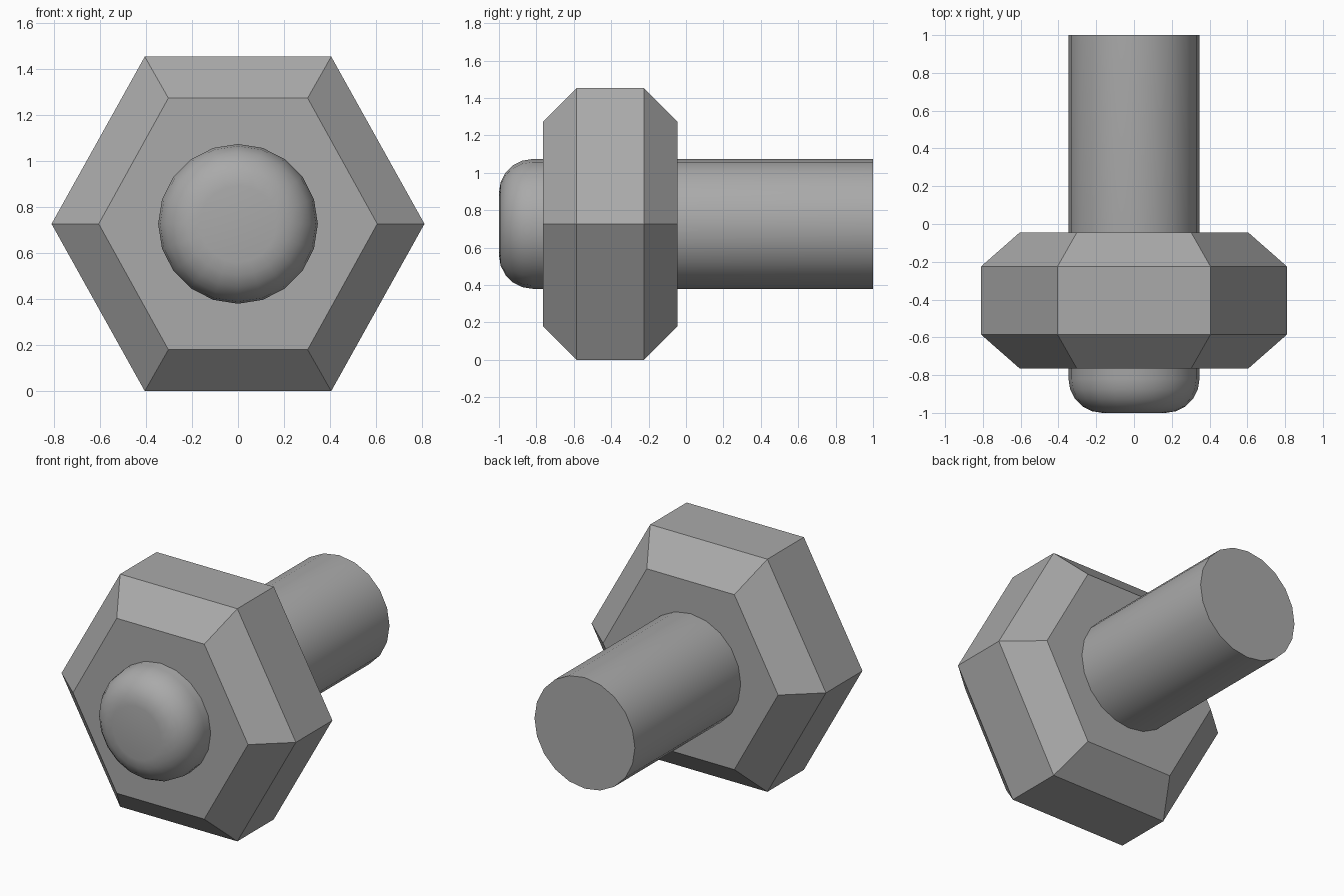
import bpy, math

cube = bpy.data.objects.get("Cube")
if cube:
    bpy.data.objects.remove(cube, do_unlink=True)

CENTRE_Z = 0.727

grey = bpy.data.materials.new("steel_grey")
grey.use_nodes = True
colour = (0.4, 0.4, 0.4, 1)
grey.diffuse_color = colour
grey.node_tree.nodes["Principled BSDF"].inputs["Base Color"].default_value = colour


def lathe(name, sides, profile):
    """Closed solid from (x radius, z radius, y) rings along the y axis."""
    verts, faces = [], []
    for rx, rz, y in profile:
        for i in range(sides):
            a = math.tau * i / sides
            verts.append((rx * math.cos(a), y, CENTRE_Z + rz * math.sin(a)))
    for r in range(len(profile) - 1):
        for i in range(sides):
            j = (i + 1) % sides
            a, b = r * sides, (r + 1) * sides
            faces.append((a + i, a + j, b + j, b + i))
    last = (len(profile) - 1) * sides
    faces.append(tuple(reversed(range(sides))))
    faces.append(tuple(range(last, last + sides)))
    mesh = bpy.data.meshes.new(name)
    mesh.from_pydata(verts, [], faces)
    mesh.flip_normals()
    mesh.materials.append(grey)
    obj = bpy.data.objects.new(name, mesh)
    bpy.context.collection.objects.link(obj)
    return obj


# Hexagonal nut with chamfered faces
rim, face = (0.81, 0.839), (0.605, 0.631)
lathe("hex_nut", 6, [(*face, -0.765), (*rim, -0.585), (*rim, -0.225), (*face, -0.045)])

# Bolt shaft with a rounded front end and a flat back end
R, ROUND, STEPS = 0.347, 0.18, 5
rings = []
for k in range(STEPS + 1):
    t = math.pi / 2 * k / STEPS
    r = R - ROUND + ROUND * math.sin(t)
    rings.append((r, r, -1 + ROUND * (1 - math.cos(t))))
rings.append((R, R, 1))
shaft = lathe("bolt_shaft", 20, rings)

bpy.ops.object.select_all(action="DESELECT")
shaft.select_set(True)
bpy.context.view_layer.objects.active = shaft
bpy.ops.object.shade_smooth_by_angle(angle=math.radians(30))
